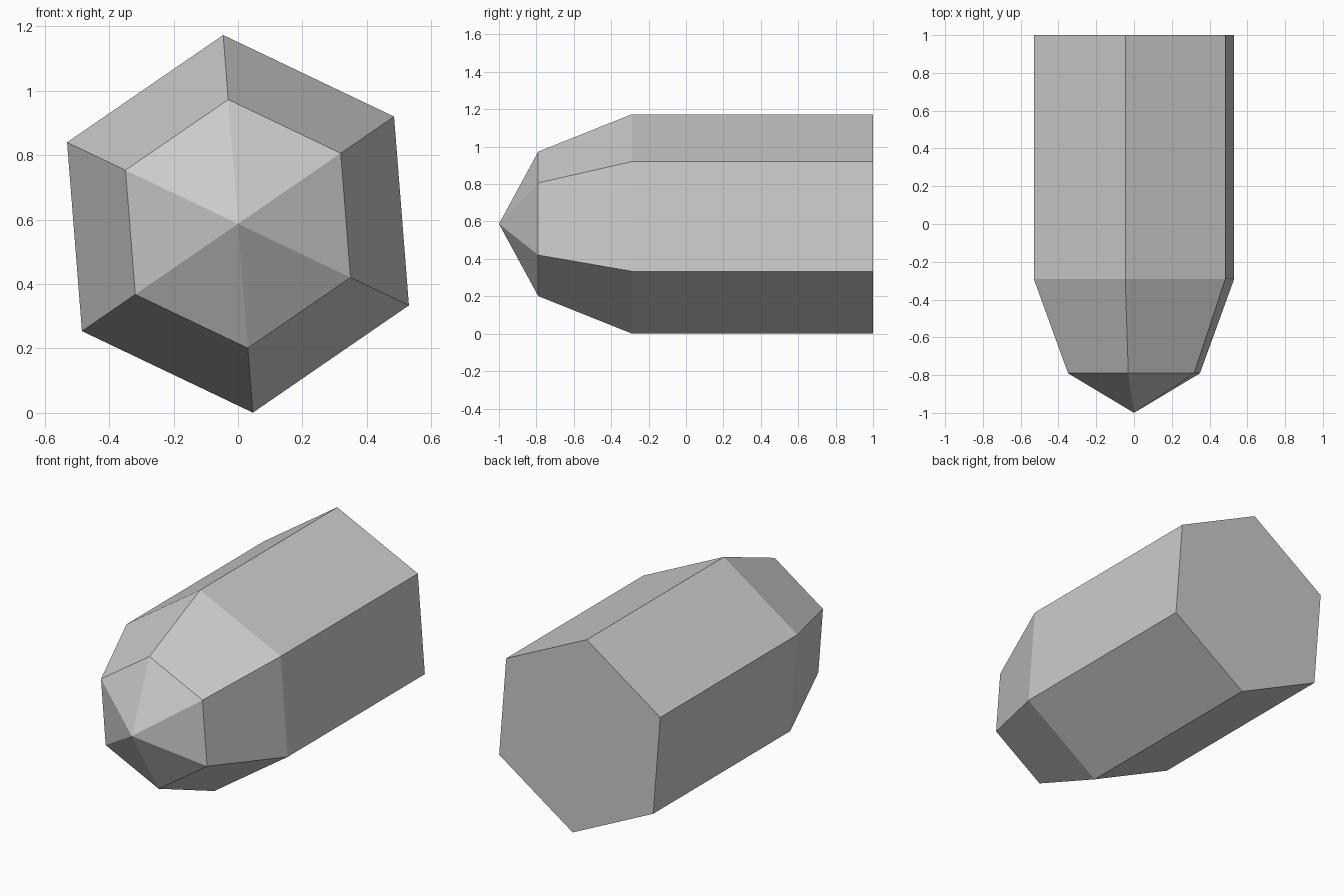
import bpy
import bmesh
from math import cos, sin, radians

cube = bpy.data.objects.get("Cube")
if cube:
    bpy.data.objects.remove(cube, do_unlink=True)

SIDES = 6
TURN = radians(34.5)
CENTRE_Z = 0.587

# Single matt grey
grey = bpy.data.materials.new("plain grey")
grey.use_nodes = True
colour = (0.6, 0.6, 0.6, 1)
grey.diffuse_color = colour
grey.node_tree.nodes["Principled BSDF"].inputs["Base Color"].default_value = colour

bm = bmesh.new()


def ring(y, radius):
    """Hexagon of vertices across the long axis."""
    angles = [TURN + radians(360 / SIDES * i) for i in range(SIDES)]
    return [bm.verts.new((radius * cos(a), y, CENTRE_Z + radius * sin(a))) for a in angles]


# Straight body and tapered shoulder
rings = [ring(1, 0.588), ring(-0.29, 0.588), ring(-0.79, 0.387)]
for a, b in zip(rings, rings[1:]):
    for i in range(SIDES):
        j = (i + 1) % SIDES
        bm.faces.new((a[i], a[j], b[j], b[i]))

# Flat back end and pointed nose
bm.faces.new(rings[0])
tip = bm.verts.new((0, -1, CENTRE_Z))
nose = rings[-1]
for i in range(SIDES):
    bm.faces.new((nose[i], nose[(i + 1) % SIDES], tip))

bmesh.ops.recalc_face_normals(bm, faces=bm.faces)
mesh = bpy.data.meshes.new("pointed_hexagonal_body")
bm.to_mesh(mesh)
bm.free()
mesh.materials.append(grey)
body = bpy.data.objects.new("pointed_hexagonal_body", mesh)
bpy.context.collection.objects.link(body)
